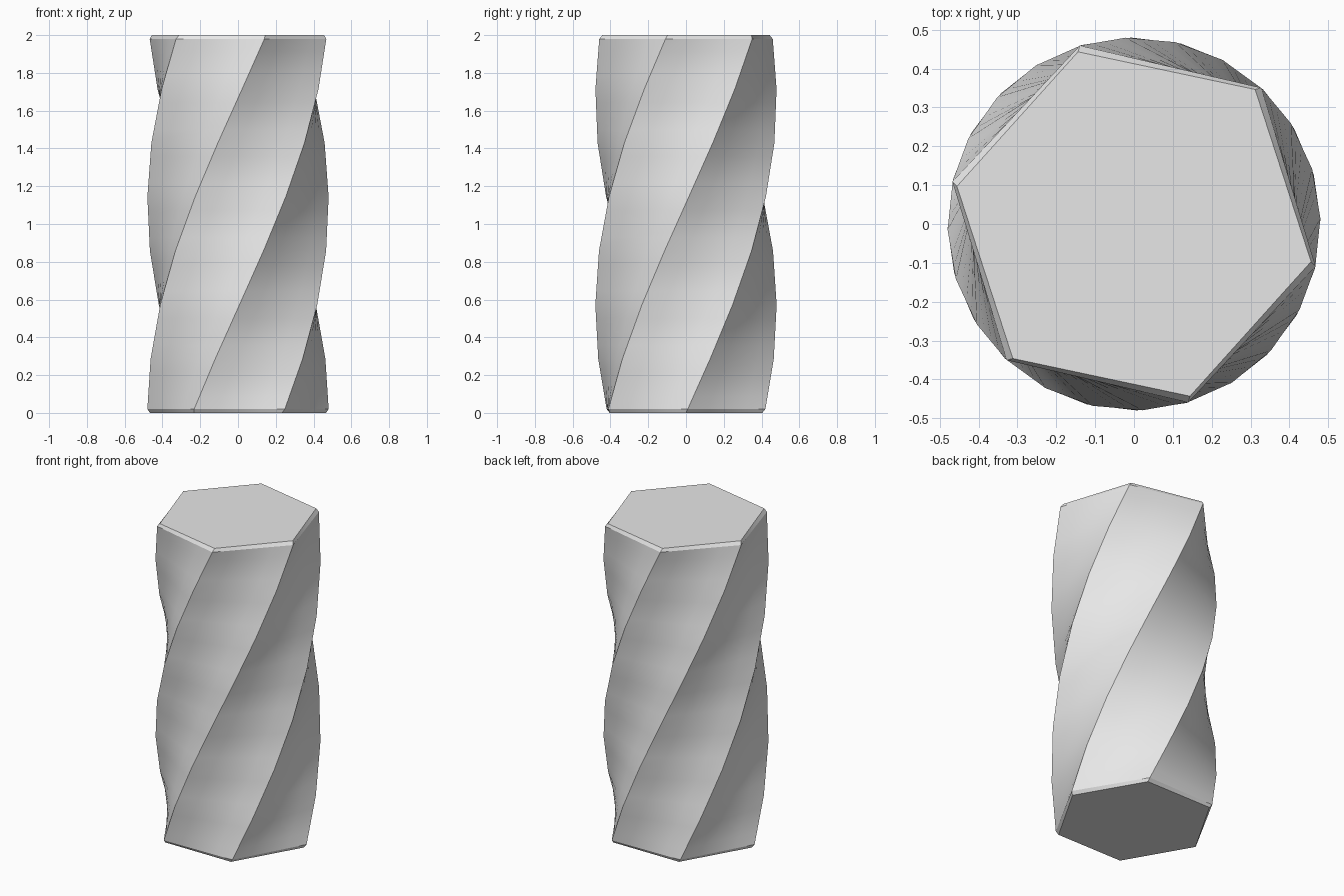
import bpy
import bmesh
from math import cos, sin, radians

# Remove the default cube
cube = bpy.data.objects.get("Cube")
if cube:
    bpy.data.objects.remove(cube, do_unlink=True)

SIDES = 6
RADIUS = 0.48
HEIGHT = 2.0
SEGMENTS = 7
TWIST = radians(108)
ROUND = 0.02      # height of the softened rim at each end
INSET = 0.014     # how far the end caps are drawn in

# One plain grey material
grey = bpy.data.materials.new("plain_grey")
grey.use_nodes = True
colour = (0.8, 0.8, 0.8, 1.0)
grey.diffuse_color = colour
grey.node_tree.nodes["Principled BSDF"].inputs["Base Color"].default_value = colour


def add_ring(bm, z, radius):
    """Hexagonal ring turned in proportion to its height."""
    turn = TWIST * z / HEIGHT
    step = radians(360 / SIDES)
    return [bm.verts.new((radius * cos(turn + i * step),
                          radius * sin(turn + i * step), z))
            for i in range(SIDES)]


# Levels: drawn-in cap, rim, evenly spaced twist steps, rim, drawn-in cap
levels = [(0, RADIUS - INSET), (ROUND, RADIUS)]
levels += [(HEIGHT * k / SEGMENTS, RADIUS) for k in range(1, SEGMENTS)]
levels += [(HEIGHT - ROUND, RADIUS), (HEIGHT, RADIUS - INSET)]

# Twisted column
bm = bmesh.new()
rings = [add_ring(bm, z, r) for z, r in levels]
for low, high in zip(rings, rings[1:]):
    for i in range(SIDES):
        j = (i + 1) % SIDES
        bm.faces.new((low[i], low[j], high[j], high[i]))
bm.faces.new(rings[-1])
bm.faces.new(list(reversed(rings[0])))

mesh = bpy.data.meshes.new("twisted_column")
bm.to_mesh(mesh)
bm.free()
mesh.materials.append(grey)
column = bpy.data.objects.new("twisted_column", mesh)
bpy.context.scene.collection.objects.link(column)

# Smooth sides with crisp spiral edges
bpy.ops.object.select_all(action='DESELECT')
column.select_set(True)
bpy.context.view_layer.objects.active = column
bpy.ops.object.shade_smooth_by_angle(angle=radians(30))

# Straight subdivision so each twisted panel is an even curved patch
sub = column.modifiers.new("panel_subdivision", 'SUBSURF')
sub.subdivision_type = 'SIMPLE'
sub.levels = 2
sub.render_levels = 2
